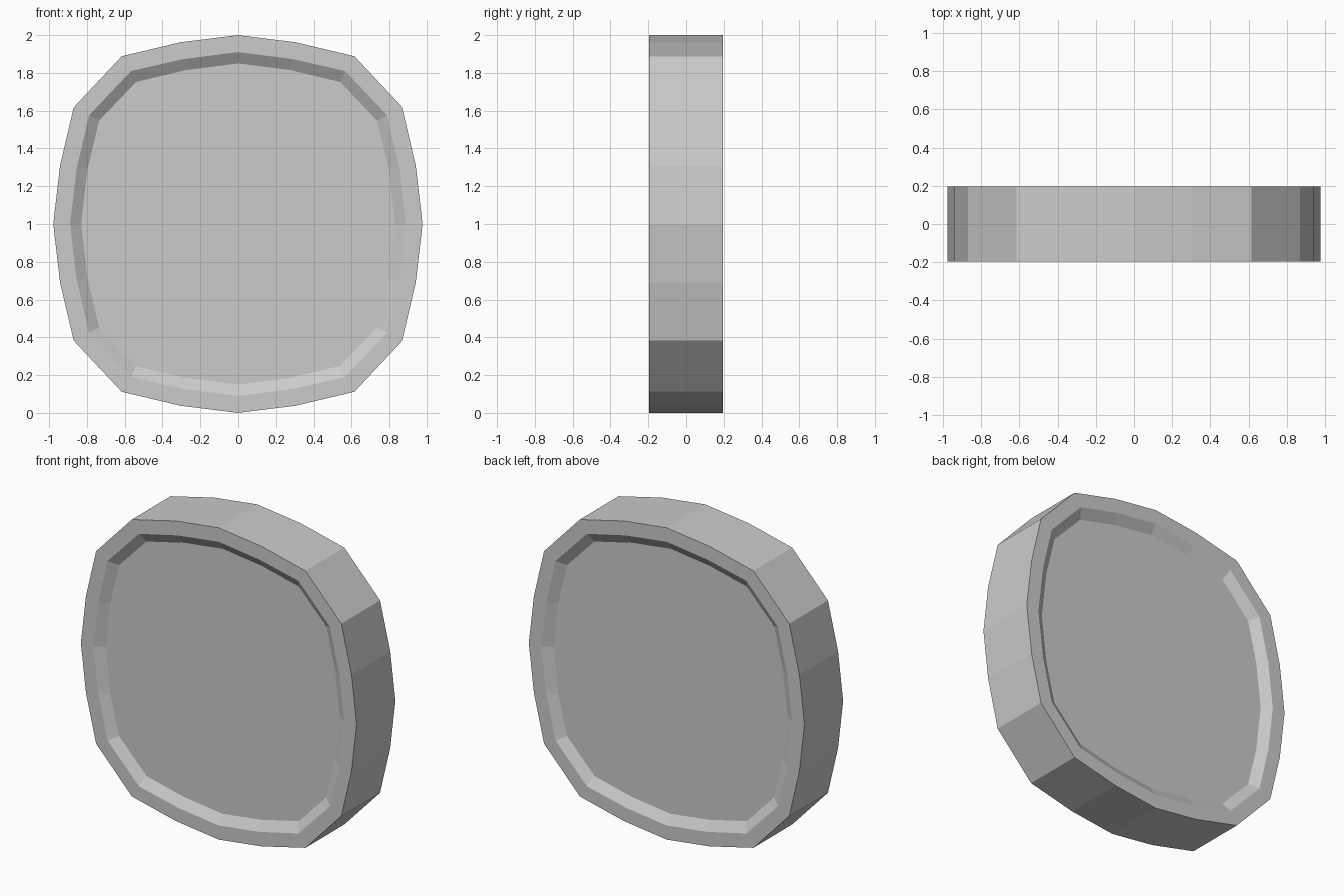
import bpy, bmesh

if "Cube" in bpy.data.objects:
    bpy.data.objects.remove(bpy.data.objects["Cube"])

# Quarter outlines (x, z from the centre), top to side
OUTER = [(0, 1.0), (0.305, 0.962), (0.616, 0.888), (0.87, 0.617), (0.942, 0.31), (0.978, 0)]
LIP = [(0, 0.91), (0.29, 0.873), (0.566, 0.81), (0.789, 0.575), (0.855, 0.29), (0.889, 0)]
FLOOR = [(0, 0.85), (0.275, 0.815), (0.54, 0.752), (0.735, 0.548), (0.797, 0.29), (0.83, 0)]
HALF, RECESS = 0.196, 0.04


def ring(bm, quarter, y):
    """Mirror a quarter outline into a closed ring of vertices."""
    half = quarter + [(x, -z) for x, z in reversed(quarter[:-1])]
    full = half + [(-x, z) for x, z in reversed(half[1:-1])]
    return [bm.verts.new((x, y, z + 1)) for x, z in full]


bm = bmesh.new()
# Front floor, front lip, outer wall, back lip, back floor
rings = [ring(bm, q, y) for q, y in (
    (FLOOR, -HALF + RECESS), (LIP, -HALF), (OUTER, -HALF),
    (OUTER, HALF), (LIP, HALF), (FLOOR, HALF - RECESS))]
for a, b in zip(rings, rings[1:]):
    n = len(a)
    for i in range(n):
        j = (i + 1) % n
        bm.faces.new((a[i], a[j], b[j], b[i]))
# Recessed flat panels
bm.faces.new(rings[0])
bm.faces.new(rings[-1])
bmesh.ops.recalc_face_normals(bm, faces=bm.faces[:])

mesh = bpy.data.meshes.new("rounded_disc")
bm.to_mesh(mesh)
bm.free()
bpy.context.collection.objects.link(bpy.data.objects.new("rounded_disc", mesh))
